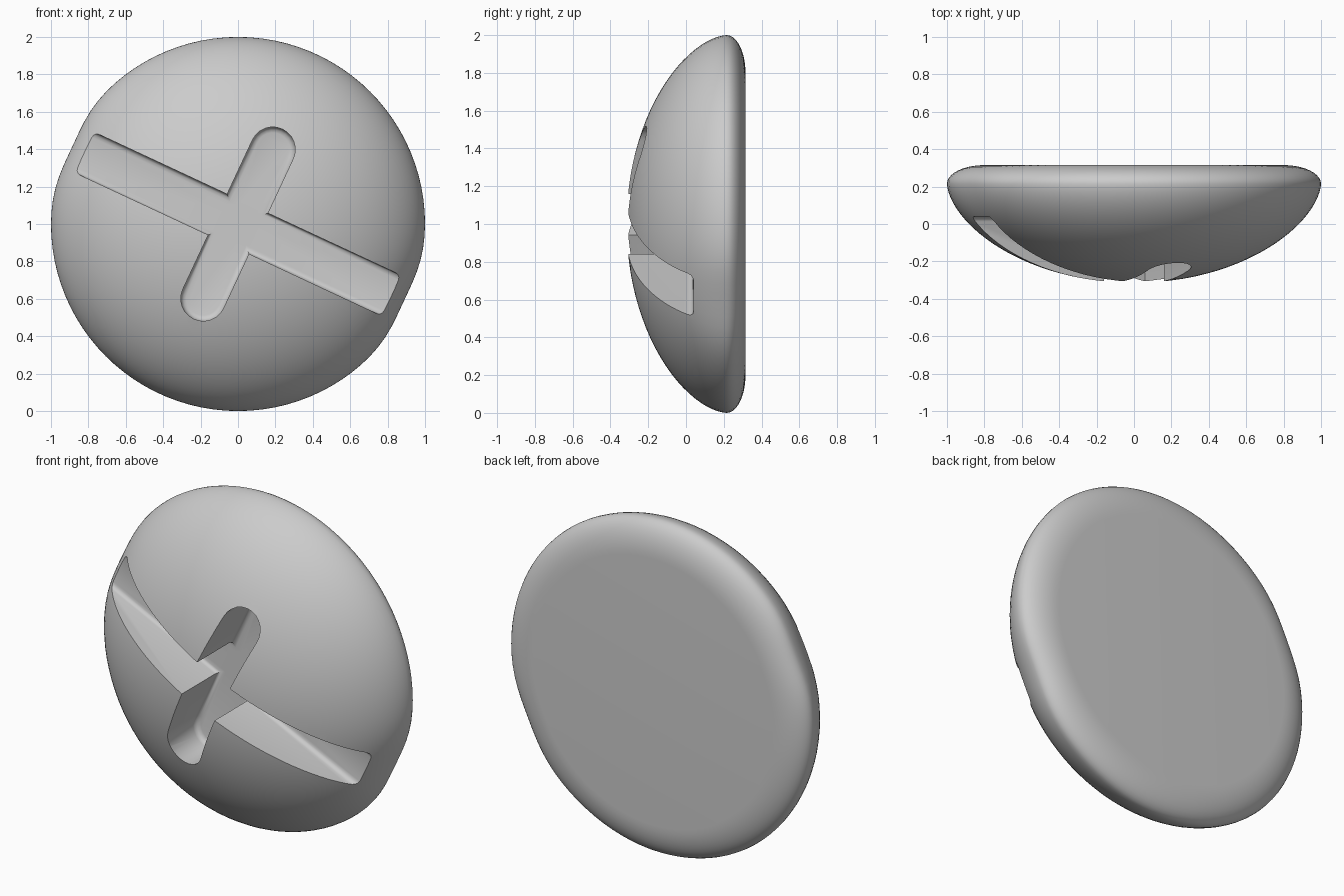
import bpy, bmesh, math
from mathutils import Matrix

if "Cube" in bpy.data.objects:
    bpy.data.objects.remove(bpy.data.objects["Cube"])

SLOT_ANGLE = math.radians(25)   # tilt of the long slot
FLOOR = 0.04                    # y of the slot floor

metal = bpy.data.materials.new("grey_metal")
metal.use_nodes = True
grey = (0.6, 0.6, 0.6, 1)
metal.diffuse_color = grey
metal.node_tree.nodes["Principled BSDF"].inputs["Base Color"].default_value = grey


def make_object(name, bm):
    bmesh.ops.recalc_face_normals(bm, faces=bm.faces)
    mesh = bpy.data.meshes.new(name)
    bm.to_mesh(mesh)
    bm.free()
    mesh.materials.append(metal)
    obj = bpy.data.objects.new(name, mesh)
    bpy.context.collection.objects.link(obj)
    return obj


def domed_head(sides=96, steps=24, rim_steps=10):
    """Lathe a flattened dome with a rounded rim and a flat back."""
    profile = []
    for i in range(1, steps + 1):
        t = math.pi / 2 * i / steps
        profile.append((math.sin(t), 0.215 - 0.53 * max(math.cos(t), 0) ** 1.2))
    for i in range(1, rim_steps + 1):
        t = math.pi / 2 * i / rim_steps
        profile.append((0.8 + 0.2 * math.cos(t), 0.215 + 0.1 * math.sin(t)))
    bm = bmesh.new()
    rings = []
    for r, y in profile:
        ring = []
        for k in range(sides):
            a = 2 * math.pi * k / sides
            # slight dent in the rim at both ends of the long slot
            dent = 0.022 * r ** 8 * max(math.cos(2 * (a + SLOT_ANGLE)), 0) ** 12
            rr = r - dent
            ring.append(bm.verts.new((rr * math.cos(a), y, 1 + rr * math.sin(a))))
        rings.append(ring)
    for lower, upper in zip(rings, rings[1:]):
        for k in range(sides):
            n = (k + 1) % sides
            bm.faces.new((lower[k], lower[n], upper[n], upper[k]))
    tip = bm.verts.new((0, -0.315, 1))
    for k in range(sides):
        bm.faces.new((tip, rings[0][(k + 1) % sides], rings[0][k]))
    bm.faces.new(rings[-1])
    return make_object("screw_head", bm)


def slot_cutter(name, half_length, half_width, angle):
    """Round-ended bar with a filleted floor."""
    bm = bmesh.new()
    outline = []
    for end in (1, -1):
        for i in range(13):
            a = math.pi * (i / 12 - 0.5)
            outline.append(bm.verts.new((
                end * (half_length - half_width + half_width * math.cos(a)),
                FLOOR, end * half_width * math.sin(a))))
    floor = bm.faces.new(outline)
    top = bmesh.ops.extrude_face_region(bm, geom=[floor], use_keep_orig=True)
    moved = [v for v in top["geom"] if isinstance(v, bmesh.types.BMVert)]
    bmesh.ops.translate(bm, verts=moved, vec=(0, -0.6, 0))
    bmesh.ops.bevel(bm, geom=list(floor.edges), offset=0.03, segments=3,
                    profile=0.5, affect="EDGES")
    bm.transform(Matrix.Translation((0, 0, 1)) @ Matrix.Rotation(angle, 4, "Y"))
    obj = make_object(name, bm)
    obj.hide_render = True
    return obj


head = domed_head()

# Cross recess: one long slot reaching the rim, one short slot across it
cutters = [slot_cutter("long_slot_cutter", 1.3, 0.12, SLOT_ANGLE),
           slot_cutter("short_slot_cutter", 0.56, 0.12, SLOT_ANGLE - math.pi / 2)]
bpy.context.view_layer.objects.active = head
for cutter in cutters:
    cut = head.modifiers.new(cutter.name, "BOOLEAN")
    cut.operation = "DIFFERENCE"
    cut.solver = "EXACT"
    cut.object = cutter
    bpy.ops.object.modifier_apply(modifier=cut.name)
    bpy.data.objects.remove(cutter)

bpy.ops.object.select_all(action="DESELECT")
head.select_set(True)
bpy.ops.object.shade_smooth_by_angle(angle=math.radians(35))
